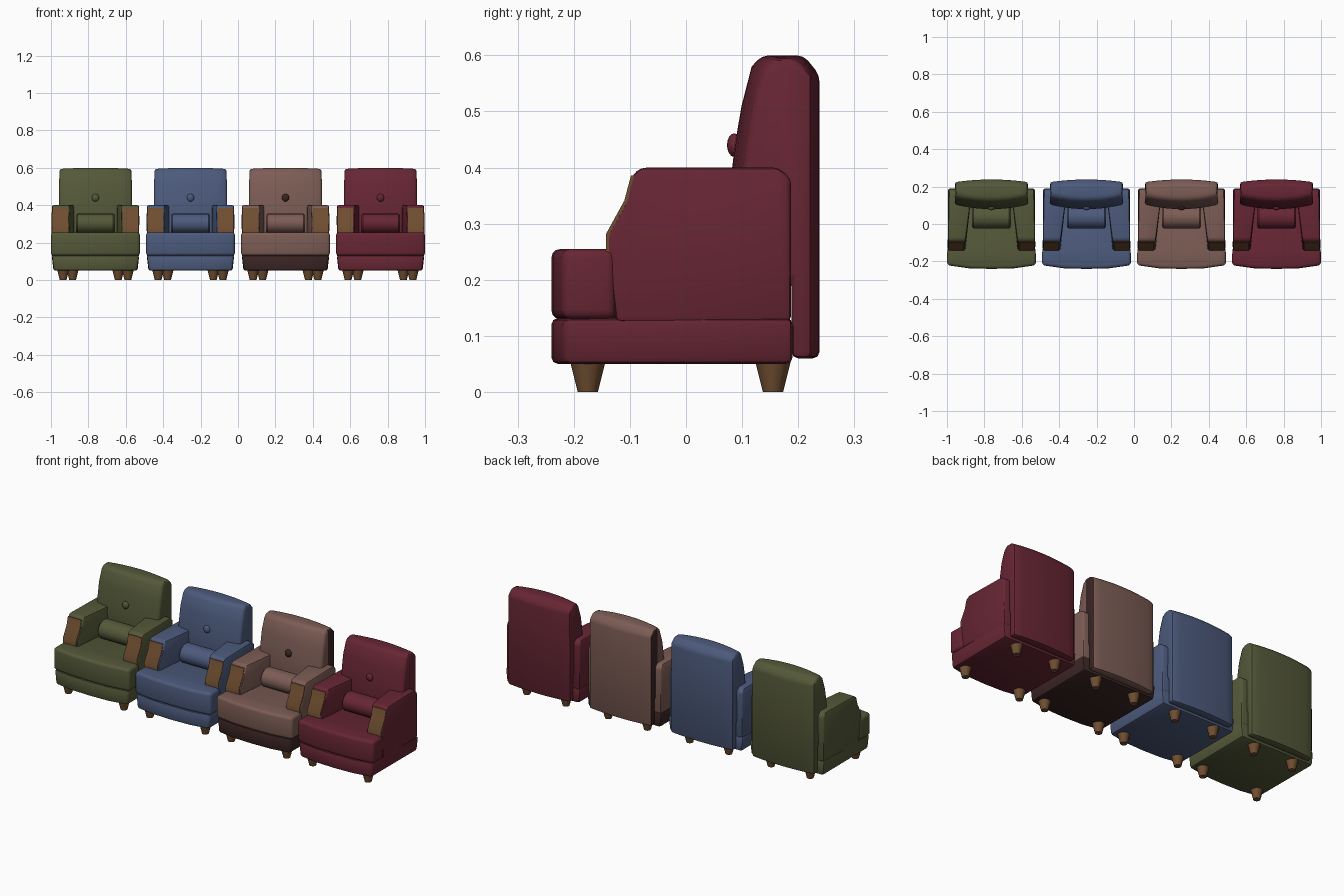
import bpy, bmesh, math
from mathutils import Vector

if "Cube" in bpy.data.objects:
    bpy.data.objects.remove(bpy.data.objects["Cube"])


def mat(name, rgb):
    m = bpy.data.materials.new(name)
    m.diffuse_color = (*rgb, 1)
    m.use_nodes = True
    m.node_tree.nodes["Principled BSDF"].inputs["Base Color"].default_value = m.diffuse_color
    return m


GREEN = mat("olive green", (0.089, 0.098, 0.040))
BLUE = mat("slate blue", (0.072, 0.102, 0.200))
BROWN = mat("dusty brown", (0.200, 0.107, 0.089))
RED = mat("wine red", (0.135, 0.019, 0.034))
WOOD = mat("wood", (0.160, 0.076, 0.030))
DARK = mat("dark brown", (0.042, 0.018, 0.017))


def finish(name, bm, x, mats):
    bmesh.ops.recalc_face_normals(bm, faces=bm.faces[:])
    me = bpy.data.meshes.new(name)
    bm.to_mesh(me)
    bm.free()
    for m in mats:
        me.materials.append(m)
    me.polygons.foreach_set("use_smooth", [True] * len(me.polygons))
    me.set_sharp_from_angle(angle=math.radians(40))
    ob = bpy.data.objects.new(name, me)
    ob.location.x = x
    bpy.context.collection.objects.link(ob)
    return ob


def prism(pts, axis, stations, warp=None, bevel=0.01, segs=2):
    """Extrude a profile along x (points are y,z) or z (points are x,y)."""
    bm = bmesh.new()
    rings = []
    for s in stations:
        ring = []
        for a, b in pts:
            co = Vector((s, a, b)) if axis == 'x' else Vector((a, b, s))
            ring.append(bm.verts.new(warp(co) if warp else co))
        rings.append(ring)
    n = len(pts)
    for r0, r1 in zip(rings, rings[1:]):
        for i in range(n):
            j = (i + 1) % n
            bm.faces.new((r0[i], r0[j], r1[j], r1[i]))
    bm.faces.new(rings[0])
    bm.faces.new(rings[-1])
    bmesh.ops.recalc_face_normals(bm, faces=bm.faces[:])
    if bevel:
        edges = [e for e in bm.edges if e.calc_face_angle(0) > 0.5]
        bmesh.ops.bevel(bm, geom=edges, offset=bevel, segments=segs, profile=0.5,
                        affect='EDGES', clamp_overlap=True)
    return bm


def mirrored(half):
    """Complete a right-hand outline running front centre to back."""
    return half + [(-a, b) for a, b in reversed(half) if a > 0]


BASE = mirrored([(0, -0.24), (0.12, -0.236), (0.232, -0.218), (0.234, 0.19)])
SEAT = mirrored([(0, -0.24), (0.12, -0.237), (0.238, -0.220), (0.236, -0.125),
                 (0.15, -0.125), (0.13, 0.11)])
ARM = [(-0.125, 0.125), (-0.14, 0.255), (-0.14, 0.28), (-0.107, 0.34), (-0.095, 0.388),
       (-0.08, 0.40), (0.165, 0.40), (0.187, 0.38), (0.187, 0.125)]
BACK = [(0.238, 0.06), (0.238, 0.565), (0.21, 0.6), (0.135, 0.6), (0.117, 0.58),
        (0.099, 0.51), (0.087, 0.44), (0.08, 0.38), (0.08, 0.24), (0.188, 0.2), (0.188, 0.06)]
PLATE = [(-0.143, 0.25), (-0.143, 0.281), (-0.110, 0.341), (-0.098, 0.386),
         (-0.092, 0.386), (-0.103, 0.338), (-0.136, 0.28), (-0.136, 0.25)]
PILLOW = [(0.035 + 0.058 * math.cos(t), 0.303 + 0.053 * math.sin(t))
          for t in (2 * math.pi * i / 16 for i in range(16))]


def base_warp(co):
    if co.z < 0.07:
        co.x *= 0.96
    return co


def back_warp(co):
    # bowed front and rear, narrower at the top
    u = (co.x / 0.195) ** 2
    if co.y < 0.18:
        co.y += 0.022 * u
    elif co.y > 0.2:
        co.y -= 0.014 * u
    if co.z > 0.57:
        co.x *= 0.98
        co.z -= 0.006 * u
    return co


def armchair(tag, x, fabric, trim):
    def put(part, bm, *mats):
        return finish(f"{tag}_{part}", bm, x, mats)

    put("base", prism(BASE, 'z', [0.05, 0.132], base_warp, 0.012), trim)
    put("seat", prism(SEAT, 'z', [0.13, 0.255], None, 0.016, 3), fabric)

    # backrest, with trim on its rear side strips
    bm = prism(BACK, 'x', [0.195 * k / 4 for k in range(-4, 5)], back_warp, 0.012)
    bmesh.ops.bisect_plane(bm, geom=bm.verts[:] + bm.edges[:] + bm.faces[:],
                           plane_co=(0, 0.165, 0), plane_no=(0, 1, 0))
    bm.normal_update()
    for f in bm.faces:
        if abs(f.normal.x) > 0.8 and f.calc_center_median().y > 0.165:
            f.material_index = 1
    put("backrest", bm, fabric, trim)

    # lumbar pillow
    put("pillow", prism(PILLOW, 'x', [-0.105, -0.095, 0.095, 0.105],
                        lambda c: Vector((c.x, 0.035 + (c.y - 0.035) * (0.82 if abs(c.x) > 0.1 else 1),
                                          0.303 + (c.z - 0.303) * (0.82 if abs(c.x) > 0.1 else 1))),
                        0), fabric)

    # backrest button
    bm = bmesh.new()
    bmesh.ops.create_uvsphere(bm, u_segments=14, v_segments=8, radius=1)
    bmesh.ops.scale(bm, verts=bm.verts[:], vec=(0.02, 0.013, 0.021))
    bmesh.ops.translate(bm, verts=bm.verts[:], vec=(0, 0.086, 0.44))
    put("button", bm, trim)

    for side, s in (("left", -1), ("right", 1)):
        # armrest thickens inwards towards the back
        def arm_warp(co):
            t = min(1, max(0, (co.y + 0.1) / 0.2))
            inner = 0.14 - 0.035 * t
            outer = 0.234 - 0.006 * t
            return Vector((s * (inner + (outer - inner) * co.x), co.y, co.z))
        put(f"{side}_arm", prism(ARM, 'x', [0, 1], arm_warp, 0.014), fabric)

        # wooden facing on the arm front
        put(f"{side}_arm_facing", prism(PLATE, 'x', sorted((s * 0.148, s * 0.231)), None, 0), WOOD)

        # tapered legs, rear pair set closer together
        for row, lx, ly in (("front", 0.173, -0.175), ("rear", 0.122, 0.155)):
            bm = bmesh.new()
            bmesh.ops.create_cone(bm, cap_ends=True, segments=12, radius1=0.018,
                                  radius2=0.032, depth=0.056)
            bmesh.ops.translate(bm, verts=bm.verts[:], vec=(s * lx, ly, 0.028))
            put(f"{row}_{side}_leg", bm, WOOD)


for tag, x, fabric, trim in (("green", -0.762, GREEN, GREEN), ("blue", -0.254, BLUE, BLUE),
                             ("brown", 0.254, BROWN, DARK), ("red", 0.762, RED, RED)):
    armchair(tag, x, fabric, trim)
